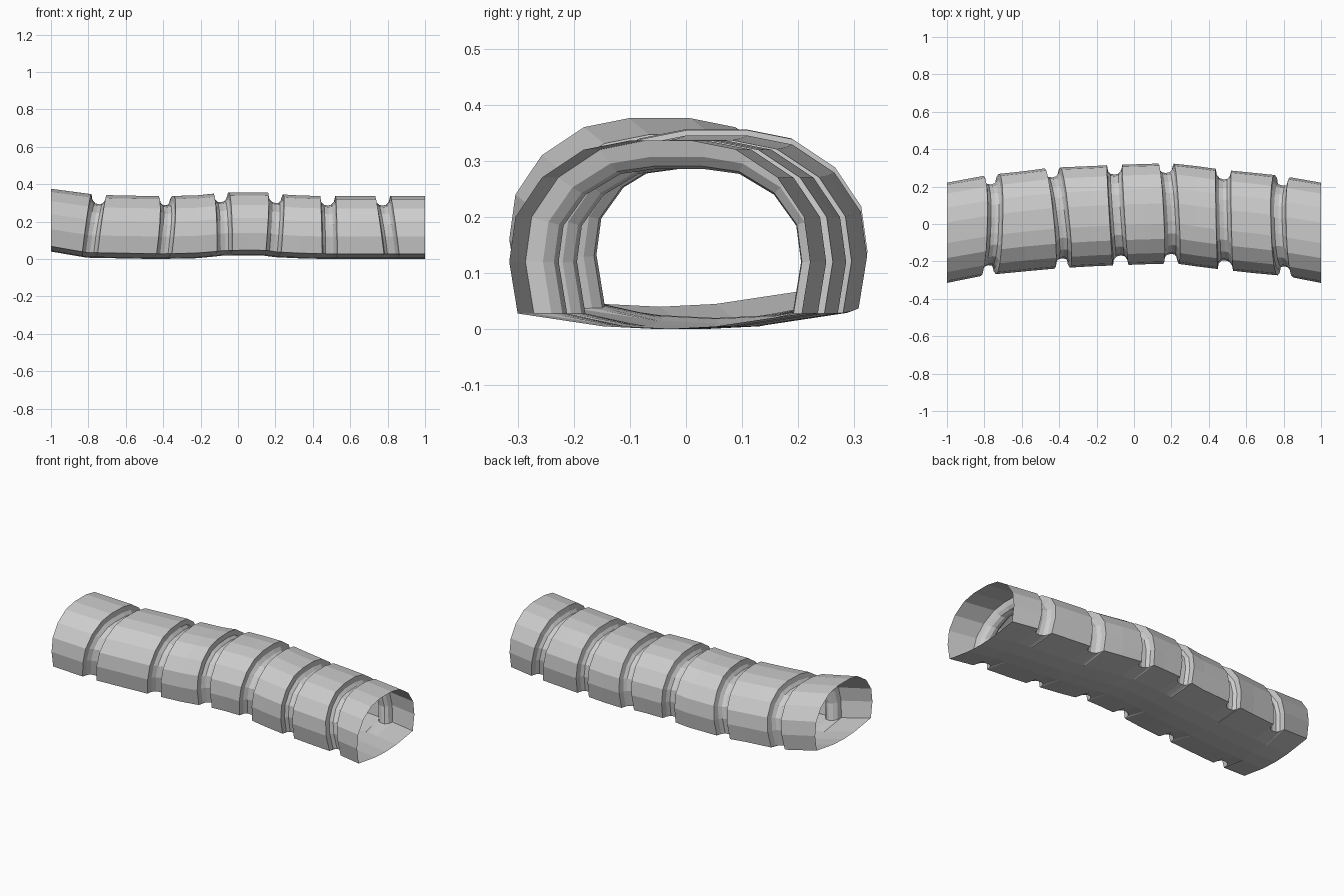
import bpy, bmesh
from mathutils import Vector

if "Cube" in bpy.data.objects:
    bpy.data.objects.remove(bpy.data.objects["Cube"])

# Half cross-section (y, z): floor centre, floor, corner, wall, roof
HALF = [(0.1, 0.005), (0.253, 0.028), (0.268, 0.12), (0.257, 0.2),
        (0.21, 0.27), (0.135, 0.32), (0.055, 0.336)]
SECTION = [(0, 0)] + HALF + [(-y, z) for y, z in reversed(HALF)]

# Tunnel centre line (x, y offset, z offset)
PATH = [(-1, -.047, .04), (-.78, -.006, .007), (-.42, .032, 0), (-.2, .043, .005),
        (-.09, .048, .018), (.13, .055, .021), (.21, .057, .01), (.33, .042, .004),
        (.48, .022, 0), (.79, -.01, 0), (1, -.047, 0)]

# Grooves: x, tilt with y, tilt with z; and the profile across one (dx, depth)
GROOVES = [(-.765, .03, .13), (-.405, -.1, .1), (-.088, -.06, -.02),
           (.188, -.05, .07), (.483, -.02, -.02), (.795, -.03, -.13)]
PROFILE = [(-.041, 0), (-.037, .03), (-.022, .047), (0, .052),
           (.02, .047), (.034, .03), (.041, 0)]


def offset(x):
    """Centre line offset at x, straight between path points."""
    x = max(-1, min(1, x))
    for (x0, y0, z0), (x1, y1, z1) in zip(PATH, PATH[1:]):
        if x <= x1:
            t = (x - x0) / (x1 - x0)
            return y0 + t * (y1 - y0), z0 + t * (z1 - z0)


def ring(bm, x, a=0, b=0, depth=0):
    """One section loop, tilted by a and b, arch pushed in by depth."""
    oy, oz = offset(x)
    verts = []
    for y, z in SECTION:
        px = x + a * y + b * (z - 0.17)
        if abs(y) > 0.2 or z > 0.1:
            inward = Vector((-y, 0.12 - max(z, 0.12))).normalized() * depth
            y, z = y + inward.x, z + inward.y
        verts.append(bm.verts.new((px, y + oy, z + oz)))
    return verts


# Tunnel shell: open tube with grooves pressed into walls and roof
bm = bmesh.new()
rings = [ring(bm, -1)]
mids = [-.58, -.22, .06, .33, .64]
for i, (gx, a, b) in enumerate(GROOVES):
    rings += [ring(bm, gx + dx, a, b, d) for dx, d in PROFILE]
    if i < len(mids):
        rings.append(ring(bm, mids[i]))
rings.append(ring(bm, 1))
n = len(SECTION)
for r0, r1 in zip(rings, rings[1:]):
    for j in range(n):
        k = (j + 1) % n
        bm.faces.new((r0[j], r1[j], r1[k], r0[k]))
bmesh.ops.recalc_face_normals(bm, faces=bm.faces)

mesh = bpy.data.meshes.new("tunnel_shell")
bm.to_mesh(mesh)
bm.free()
tunnel = bpy.data.objects.new("tunnel_shell", mesh)
bpy.context.collection.objects.link(tunnel)
